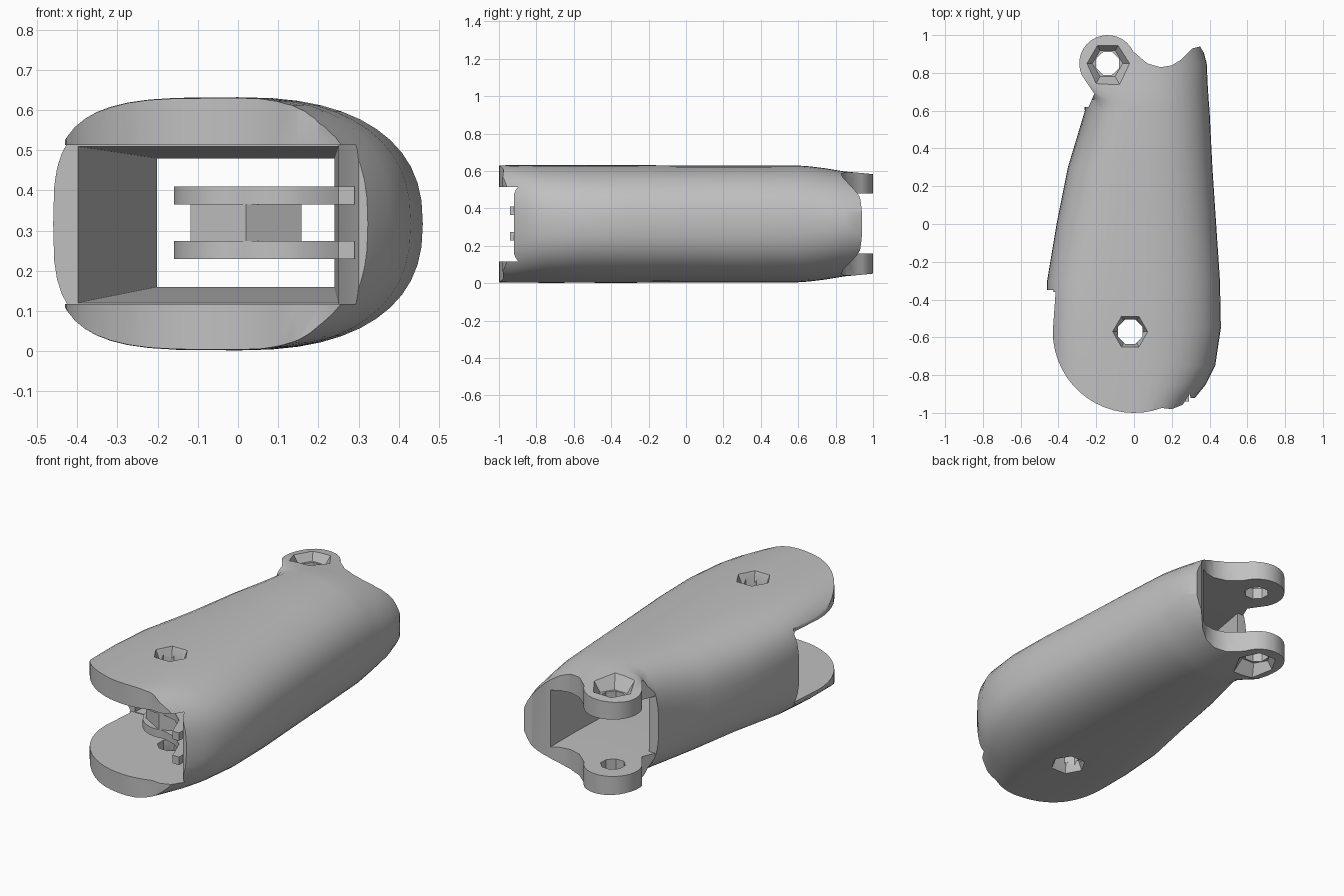
import bpy, bmesh, math
from math import cos, sin, pi, radians

default = bpy.data.objects.get("Cube")
if default:
    bpy.data.objects.remove(default, do_unlink=True)

grey = bpy.data.materials.new("plain_grey")
grey.use_nodes = True
tone = (0.53, 0.53, 0.53, 1)
grey.diffuse_color = tone
grey.node_tree.nodes["Principled BSDF"].inputs["Base Color"].default_value = tone

MID = 0.317            # height of the symmetry plane
PIN = (-0.02, -0.57)   # front hinge axis
LUG = (-0.14, 0.85)    # rear hinge axis


def loft(name, rings):
    """Skin a closed solid over rings of equal point count."""
    bm = bmesh.new()
    loops = [[bm.verts.new(p) for p in ring] for ring in rings]
    n = len(loops[0])
    for a, b in zip(loops, loops[1:]):
        for i in range(n):
            j = (i + 1) % n
            bm.faces.new((a[i], a[j], b[j], b[i]))
    bm.faces.new(loops[0])
    bm.faces.new(loops[-1])
    bmesh.ops.recalc_face_normals(bm, faces=bm.faces)
    mesh = bpy.data.meshes.new(name)
    bm.to_mesh(mesh)
    bm.free()
    mesh.materials.append(grey)
    ob = bpy.data.objects.new(name, mesh)
    bpy.context.collection.objects.link(ob)
    return ob


def prism(name, outline, low, high):
    return loft(name, [[(x, y, z) for x, y in outline] for z in (low, high)])


def arc(centre, radius, start, end, steps):
    angles = [radians(start + (end - start) * i / steps) for i in range(steps + 1)]
    return [(centre[0] + radius * cos(a), centre[1] + radius * sin(a)) for a in angles]


def disc(name, centre, radius, low, high, sides, turn=0):
    return prism(name, arc(centre, radius, turn, turn + 360, sides)[:-1], low, high)


def funnel(name, centre, inner, outer, deep, face):
    """Cone that widens from a deep level out past the surface."""
    return loft(name, [[(x, y, z) for x, y in arc(centre, r, 0, 360, 6)[:-1]]
                       for r, z in ((inner, deep), (outer, face))])


def combine(target, tool, operation="DIFFERENCE"):
    mod = target.modifiers.new("boolean", "BOOLEAN")
    mod.operation, mod.object, mod.solver = operation, tool, "EXACT"
    bpy.context.view_layer.update()
    graph = bpy.context.evaluated_depsgraph_get()
    result = bpy.data.meshes.new_from_object(target.evaluated_get(graph))
    target.modifiers.clear()
    target.data = result
    bpy.data.objects.remove(tool, do_unlink=True)


def section(y, left, right, half, left_power, right_power):
    """Rounded cross-section with its own fullness on each side."""
    ring = []
    for i in range(48):
        c, s = cos(2 * pi * i / 48), sin(2 * pi * i / 48)
        width, power = (right, right_power) if c > 0 else (-left, left_power)
        x = math.copysign(width * abs(c) ** (2 / power), c)
        z = math.copysign(half * abs(s) ** (2 / power), s)
        ring.append((x, y, MID + z))
    return ring


# Rounded shell: y, left edge, right edge, half height, left and right fullness
stations = [
    (-1.02, -0.46, 0.25, 0.313, 3.7, 2.6), (-0.93, -0.46, 0.315, 0.314, 3.7, 2.6),
    (-0.85, -0.46, 0.38, 0.314, 3.7, 2.5), (-0.75, -0.46, 0.43, 0.315, 3.7, 2.4),
    (-0.55, -0.46, 0.46, 0.315, 3.7, 2.4), (-0.3, -0.46, 0.455, 0.315, 3.2, 2.4),
    (0, -0.41, 0.435, 0.312, 2.8, 2.4), (0.3, -0.35, 0.415, 0.312, 2.7, 2.4),
    (0.6, -0.26, 0.4, 0.312, 2.7, 2.3), (0.66, -0.27, 0.395, 0.308, 2.9, 2.25),
    (0.74, -0.38, 0.39, 0.298, 3.7, 2.2), (0.85, -0.42, 0.385, 0.28, 3.7, 2.1),
    (1.02, -0.42, 0.34, 0.265, 3.7, 1.9),
]
shell = loft("finger_shell", [section(*s) for s in stations])

# Plan outline: round front plates, scooped back edge and rear hinge lug
outline = arc((0, -0.57), 0.43, 180, 290, 16)
outline += [(0.2, -0.98), (0.3, -0.94), (0.6, -0.85), (0.6, 0.7), (0.385, 0.88),
            (0.35, 0.94), (0.31, 0.93), (0.25, 0.87), (0.2, 0.84),
            (0.14, 0.83), (0.07, 0.85)]
outline += arc(LUG, 0.15, 25, 205, 16)
outline += [(-0.21, 0.69), (-0.24, 0.62), (-0.5, 0.61), (-0.5, -0.35), (-0.415, -0.36)]
combine(shell, prism("plan_cutter", outline, -0.2, 0.9), "INTERSECT")

# Front slot between the plates, open to the left
slot = [(-0.6, -1.1), (0.6, -1.1), (0.6, -0.92), (0.3, -0.92), (0.25, -0.75),
        (0.25, -0.35), (-0.6, -0.35)]
combine(shell, prism("slot_cutter", slot, 0.117, 0.513))


# Tapered hollow through the middle
def window(y, left, right, low, high):
    return [(left, y, low), (right, y, low), (right, y, high), (left, y, high)]


combine(shell, loft("hollow_cutter", [window(-0.36, -0.4, 0.25, 0.12, 0.51),
                                      window(0.63, -0.2, 0.24, 0.16, 0.48)]))

# Rear gap between the two lugs
combine(shell, loft("gap_cutter", [window(0.62, -0.6, 0.24, 0.16, 0.48),
                                   window(1.1, -0.6, 0.24, 0.16, 0.48)]))

# Hinge holes with funnel seats on both faces
combine(shell, disc("pin_cutter", PIN, 0.07, -0.1, 0.8, 8, 22))
combine(shell, disc("lug_cutter", LUG, 0.065, -0.1, 0.8, 8, 22))
for side in (-1, 1):
    combine(shell, funnel("seat_cutter", LUG, 0.08, 0.13,
                          MID + side * 0.225, MID + side * 0.3))
    combine(shell, funnel("flare_cutter", PIN, 0.07, 0.1,
                          MID + side * 0.26, MID + side * 0.33))

# Hinge hub: two round cheeks flaring into the side wall, and a core
cheek = arc((0, -0.57), 0.16, 90, 285, 18) + [
    (0.13, -0.75), (0.2, -0.81), (0.25, -0.94), (0.29, -0.94), (0.3, -0.41)]
parts = [shell]
for name, low in (("lower_cheek", 0.229), ("upper_cheek", 0.365)):
    part = prism(name, cheek, low, low + 0.045)
    combine(part, disc("hole_cutter", PIN, 0.07, 0, 1, 8, 22))
    parts.append(part)
core = disc("hub_core", (0.02, -0.57), 0.16, 0.274, 0.366, 6, 30)
combine(core, disc("hole_cutter", PIN, 0.07, 0, 1, 8, 22))
parts.append(core)

# Smooth shading with crisp edges
for ob in bpy.context.view_layer.objects:
    ob.select_set(ob in parts)
bpy.context.view_layer.objects.active = shell
bpy.ops.object.shade_smooth_by_angle(angle=radians(30))
